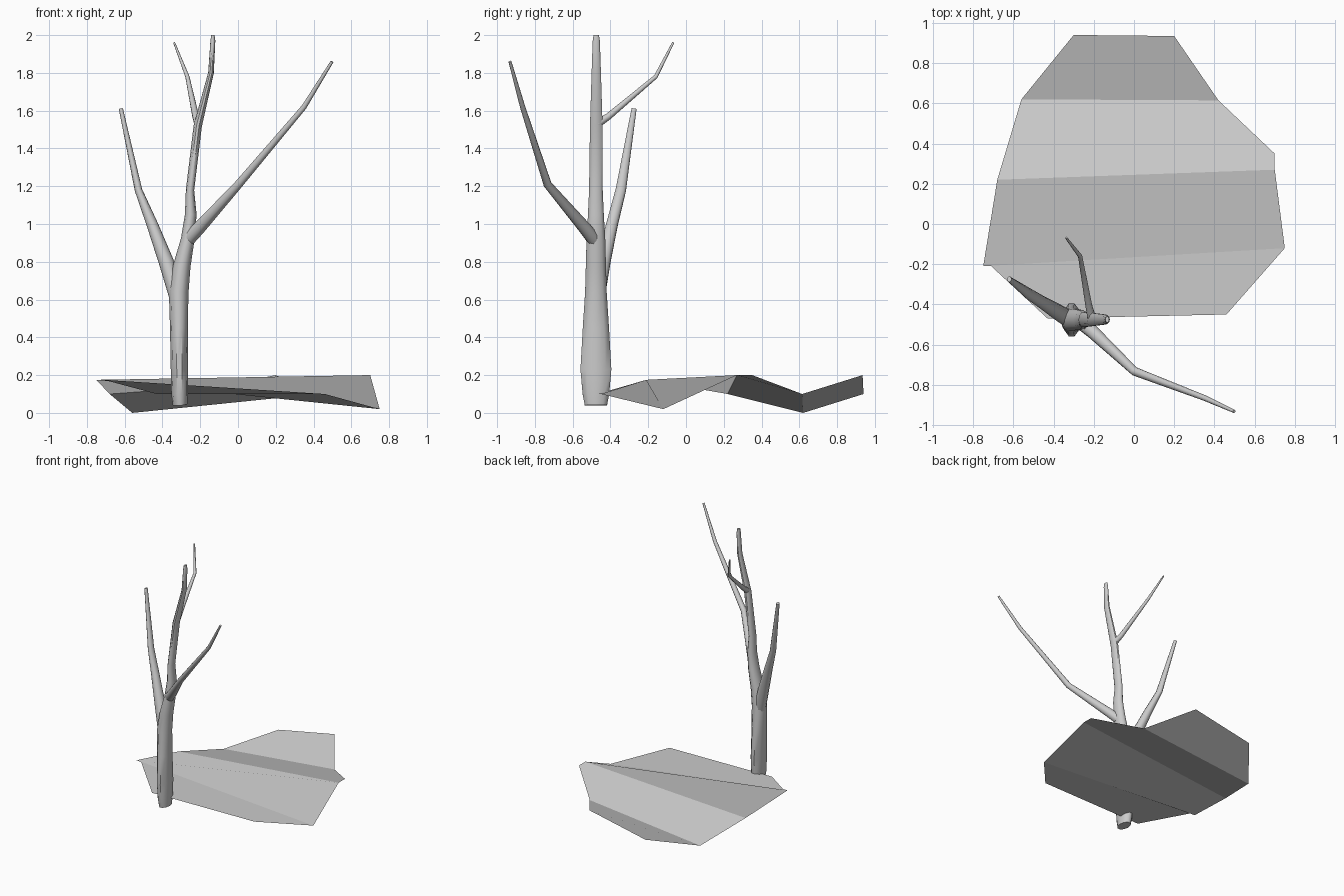
import bpy, math
from mathutils import Vector

grey = bpy.data.materials.new("bark_grey")
grey.diffuse_color = (0.6, 0.6, 0.6, 1)
SIDES = 10


def make_object(name, verts, faces):
    mesh = bpy.data.meshes.new(name)
    mesh.from_pydata(verts, [], faces)
    mesh.update()
    mesh.materials.append(grey)
    ob = bpy.data.objects.new(name, mesh)
    bpy.context.collection.objects.link(ob)
    return ob


def limb(name, path):
    """Tapered tube; each path entry is x, y, z, side radius, depth radius."""
    pts = [Vector(p[:3]) for p in path]
    verts, faces = [], []
    n = len(pts)
    for i, p in enumerate(path):
        t = Vector((0, 0, 0))
        if i > 0:
            t += (pts[i] - pts[i - 1]).normalized()
        if i < n - 1:
            t += (pts[i + 1] - pts[i]).normalized()
        t.normalize()
        u = Vector((0, 1, 0)).cross(t).normalized()
        v = t.cross(u)
        for k in range(SIDES):
            a = 2 * math.pi * k / SIDES
            verts.append(pts[i] + u * (p[3] * math.cos(a)) + v * (p[4] * math.sin(a)))
    for i in range(n - 1):
        for k in range(SIDES):
            m = (k + 1) % SIDES
            a, b = i * SIDES, (i + 1) * SIDES
            faces.append((a + k, a + m, b + m, b + k))
    faces.append(tuple(reversed(range(SIDES))))
    faces.append(tuple((n - 1) * SIDES + k for k in range(SIDES)))
    ob = make_object(name, verts, faces)
    bpy.ops.object.select_all(action='DESELECT')
    bpy.context.view_layer.objects.active = ob
    ob.select_set(True)
    bpy.ops.object.shade_smooth_by_angle(angle=math.radians(50))
    return ob


# Trunk running up into the central stem
limb("trunk", [
    (-.307, -.477, .04, .038, .062), (-.309, -.477, .10, .044, .074),
    (-.310, -.477, .23, .046, .086), (-.313, -.477, .45, .047, .073),
    (-.314, -.477, .64, .052, .060), (-.297, -.477, .78, .046, .056),
    (-.266, -.477, .92, .036, .052), (-.250, -.477, 1.05, .031, .044),
    (-.254, -.477, 1.18, .022, .038), (-.213, -.475, 1.52, .022, .035),
    (-.143, -.475, 1.80, .015, .026), (-.133, -.475, 1.97, .013, .020),
    (-.133, -.475, 2.00, .009, .015)])

# Side branches, each starting inside its parent limb
limb("left_branch", [
    (-.318, -.475, .60, .042, .045), (-.380, -.438, .80, .040, .040),
    (-.455, -.391, 1.0, .030, .032), (-.527, -.345, 1.18, .020, .029),
    (-.620, -.275, 1.61, .011, .014)])
limb("right_branch", [
    (-.262, -.490, .92, .036, .036), (-.205, -.537, .98, .034, .034),
    (.003, -.733, 1.21, .022, .022), (.350, -.865, 1.62, .014, .014),
    (.498, -.932, 1.86, .008, .008)])
limb("back_branch", [
    (-.210, -.470, 1.53, .022, .022), (-.224, -.410, 1.57, .018, .018),
    (-.268, -.160, 1.78, .011, .011), (-.338, -.068, 1.96, .005, .006)])

# Folded ground sheet: strips between creases, flat shaded
outline = [
    (-.75, -.21, .175), (-.71, -.21, .175), (-.43, -.47, .10), (.46, -.45, .10),
    (.75, -.12, .02), (.70, .27, .20), (.70, .35, .20), (.42, .615, .10),
    (.20, .935, .20), (-.30, .94, .10), (-.56, .62, 0), (-.68, .22, .10)]
strips = [(0, 1, 2, 3, 4), (0, 4, 5, 11), (11, 5, 6, 7, 10), (10, 7, 8, 9)]
make_object("ground_sheet", outline, strips)
